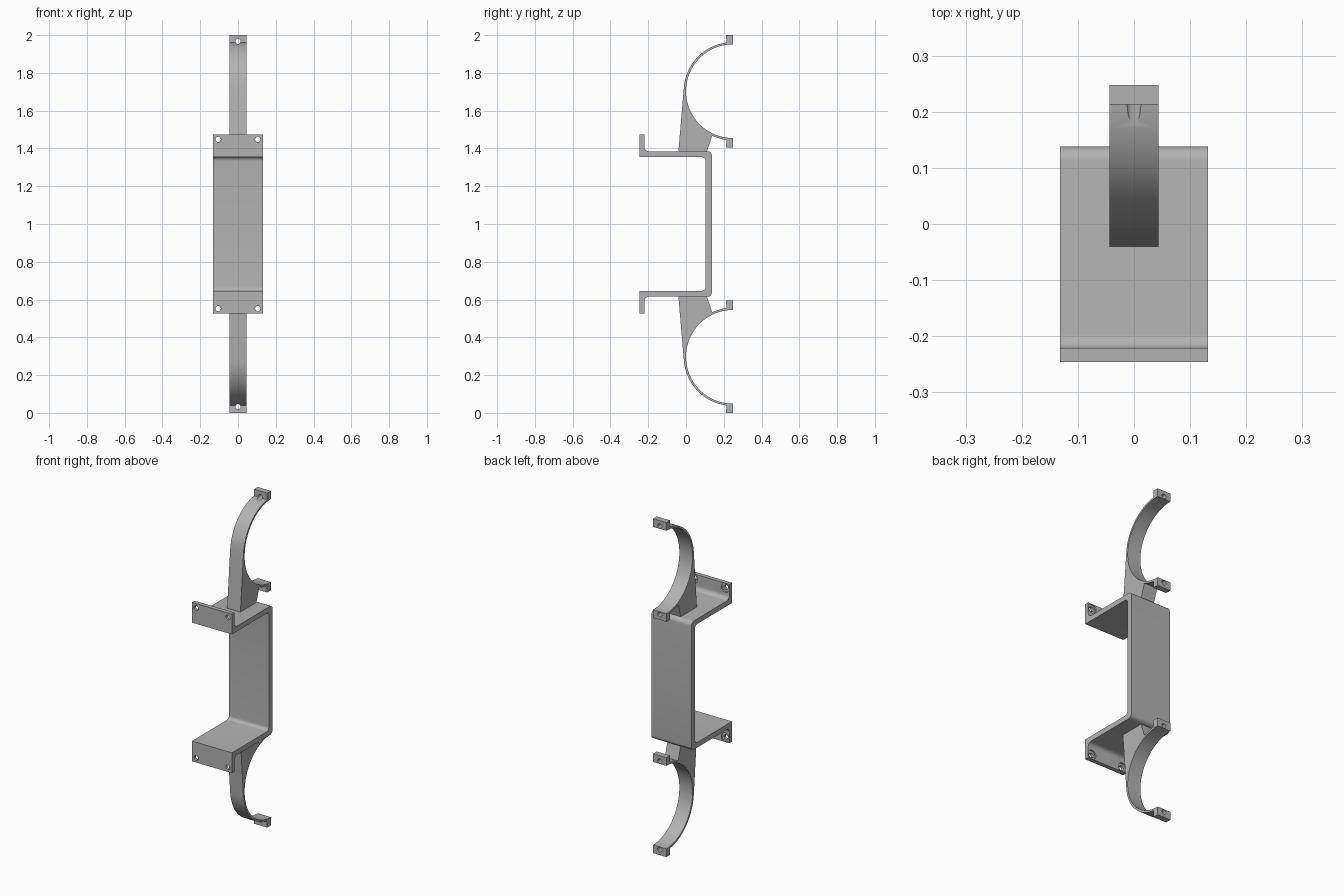
import bpy
import bmesh
from math import cos, sin, radians
from mathutils import Matrix

cube = bpy.data.objects.get("Cube")
if cube:
    bpy.data.objects.remove(cube, do_unlink=True)

GREY = (0.45, 0.45, 0.45, 1)
grey = bpy.data.materials.new("plain_grey")
grey.use_nodes = True
grey.diffuse_color = GREY
grey.node_tree.nodes["Principled BSDF"].inputs["Base Color"].default_value = GREY


def arc(cy, cz, r, start, end, steps):
    """Points on an arc in the side plane, angles in degrees."""
    angles = [radians(start + (end - start) * i / steps) for i in range(steps + 1)]
    return [(cy + r * cos(a), cz + r * sin(a)) for a in angles]


def finish(name, bm):
    bmesh.ops.recalc_face_normals(bm, faces=bm.faces)
    mesh = bpy.data.meshes.new(name)
    bm.to_mesh(mesh)
    bm.free()
    mesh.materials.append(grey)
    obj = bpy.data.objects.new(name, mesh)
    bpy.context.collection.objects.link(obj)
    return obj


def extrude_profile(name, points, half_width):
    """Side profile (y, z) extruded across x."""
    bm = bmesh.new()
    face = bm.faces.new([bm.verts.new((-half_width, y, z)) for y, z in points])
    new = bmesh.ops.extrude_face_region(bm, geom=[face])["geom"]
    verts = [v for v in new if isinstance(v, bmesh.types.BMVert)]
    bmesh.ops.translate(bm, verts=verts, vec=(2 * half_width, 0, 0))
    return finish(name, bm)


def drill(obj, holes):
    """Cut round holes along y, each given as (x, z, radius, y start, y end)."""
    for x, z, r, y0, y1 in holes:
        bm = bmesh.new()
        place = Matrix.Translation((x, (y0 + y1) / 2, z)) @ Matrix.Rotation(radians(90), 4, "X")
        bmesh.ops.create_cone(bm, cap_ends=True, segments=32, radius1=r, radius2=r,
                              depth=y1 - y0, matrix=place)
        cutter = finish("hole_cutter", bm)
        cutter.hide_render = True
        mod = obj.modifiers.new("hole", "BOOLEAN")
        mod.operation = "DIFFERENCE"
        mod.solver = "EXACT"
        mod.object = cutter
        bpy.ops.object.select_all(action="DESELECT")
        bpy.context.view_layer.objects.active = obj
        obj.select_set(True)
        bpy.ops.object.modifier_apply(modifier=mod.name)
        bpy.data.objects.remove(cutter, do_unlink=True)
    bpy.ops.object.shade_smooth_by_angle(angle=radians(30))


# Channel bracket: the upper half of the profile, mirrored about mid height
FRONT, LIP, WALL, BACK = -0.246, -0.221, 0.103, 0.138
INNER, OUTER, TOP = 0.354, 0.385, 0.475
half = arc(WALL - 0.02, INNER - 0.02, 0.02, 0, 90, 8)
half += [(FRONT, INNER), (FRONT, TOP), (LIP, TOP)]
half += arc(LIP + 0.025, OUTER + 0.025, 0.025, 180, 270, 8)
half += arc(BACK - 0.025, OUTER - 0.025, 0.025, 90, 0, 8)
outline = half + [(y, -z) for y, z in reversed(half)]
bracket = extrude_profile("channel_bracket", [(y, 1 + z) for y, z in outline], 0.132)

# Flange bolt holes, counterbored from behind
holes = []
for x in (-0.105, 0.105):
    for z in (1 - 0.448, 1 + 0.448):
        holes.append((x, z, 0.014, -0.3, -0.19))
        holes.append((x, z, 0.0268, LIP - 0.008, LIP + 0.03))
drill(bracket, holes)

# Half-round clamps: lugs, strap and tapered web in one profile
CY, CZ, R_OUT, R_IN = 0.248, 0.703, 0.26, 0.248
LUG, LUG_LOW = 0.213, 0.406
clamp = [(CY, LUG_LOW), (LUG, LUG_LOW)]
clamp += arc(CY, CZ, R_OUT, 262.3, 245, 6)
clamp += [(0.111, OUTER), (0.109, OUTER - 0.01), (-0.041, OUTER - 0.01)]
clamp += arc(CY, CZ, R_OUT, 175.2, 97.7, 24)
clamp += [(LUG, 1), (CY, 1)]
clamp += arc(CY, CZ, R_IN, 90, 270, 56)

for name, side in (("upper_clamp", 1), ("lower_clamp", -1)):
    obj = extrude_profile(name, [(y, 1 + side * z) for y, z in clamp], 0.044)
    drill(obj, [(0, 1 + side * (CZ + d), 0.014, 0.145, 0.3) for d in (-0.264, 0.264)])
